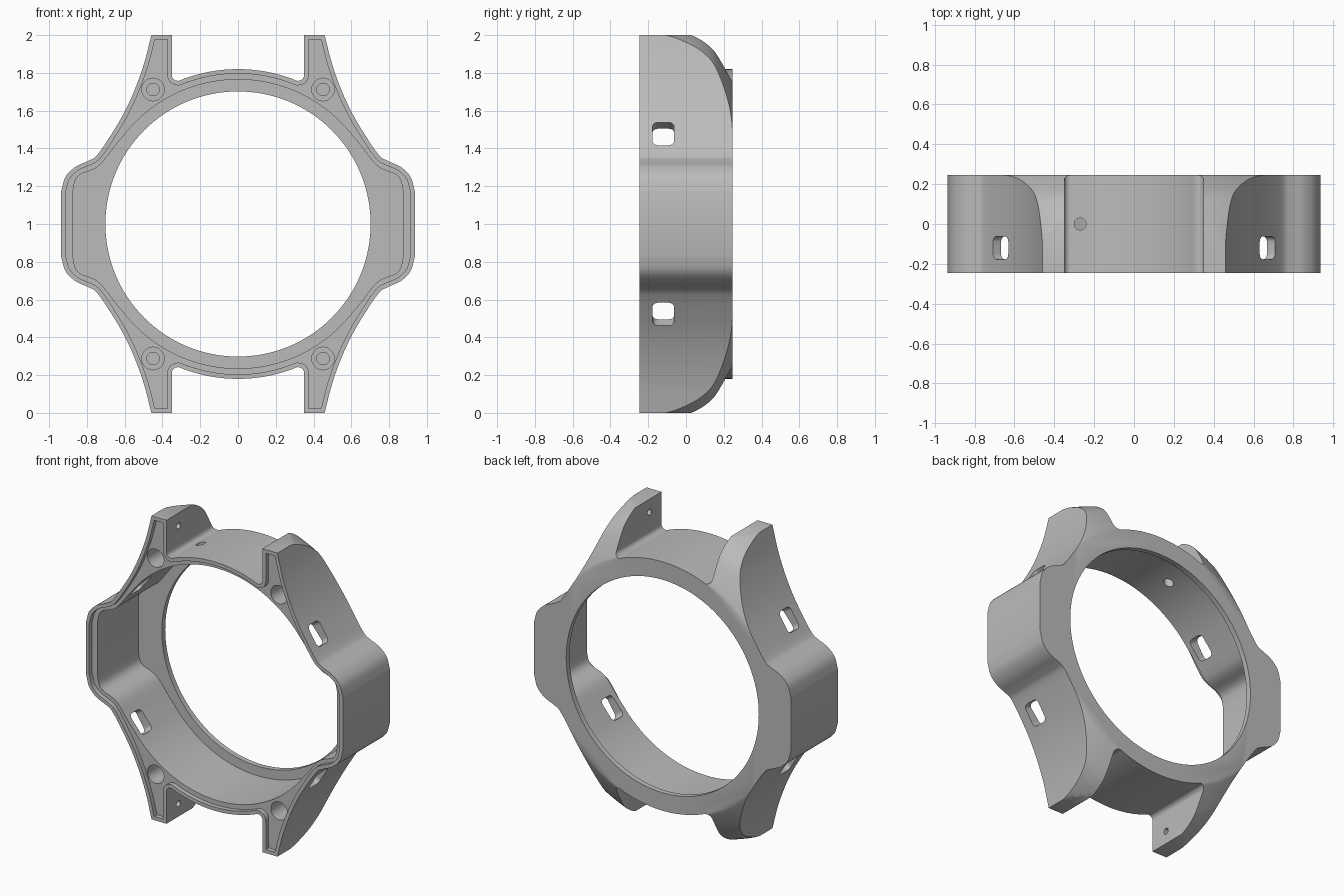
import bpy, bmesh, math
from mathutils import Vector

cube = bpy.data.objects.get("Cube")
if cube:
    bpy.data.objects.remove(cube, do_unlink=True)

X, Y, Z = Vector((1, 0, 0)), Vector((0, 1, 0)), Vector((0, 0, 1))
CENTRE = Vector((0, 0, 1))
FRONT, BACK = -0.245, 0.245

grey = bpy.data.materials.new("case_grey")
grey.use_nodes = True
grey.diffuse_color = (0.5, 0.5, 0.5, 1)
grey.node_tree.nodes["Principled BSDF"].inputs["Base Color"].default_value = (0.5, 0.5, 0.5, 1)


def finish(name, bm):
    bmesh.ops.recalc_face_normals(bm, faces=bm.faces)
    mesh = bpy.data.meshes.new(name)
    bm.to_mesh(mesh)
    bm.free()
    mesh.materials.append(grey)
    ob = bpy.data.objects.new(name, mesh)
    bpy.context.collection.objects.link(ob)
    return ob


def prism(name, pts, start, end, u=X, v=Z, axis=Y, origin=CENTRE):
    """Extrude a 2D outline in the u/v plane along axis."""
    bm = bmesh.new()
    rings = [[bm.verts.new(origin + u * a + v * b + axis * d) for a, b in pts]
             for d in (start, end)]
    n = len(pts)
    bm.faces.new(rings[0])
    bm.faces.new(rings[1])
    for i in range(n):
        j = (i + 1) % n
        bm.faces.new((rings[0][i], rings[0][j], rings[1][j], rings[1][i]))
    return finish(name, bm)


def arc(r, a0, a1, n, cx=0, cy=0):
    return [(cx + r * math.cos(math.radians(a0 + (a1 - a0) * i / n)),
             cy + r * math.sin(math.radians(a0 + (a1 - a0) * i / n))) for i in range(n + 1)]


def circle(r, n=32):
    return arc(r, 0, 360, n)[:-1]


def spline(p, steps=5):
    """Smooth curve through the given points."""
    p = [Vector(q) for q in p]
    p = [2 * p[0] - p[1]] + p + [2 * p[-1] - p[-2]]
    out = []
    for a, b, c, d in zip(p, p[1:], p[2:], p[3:]):
        for i in range(steps):
            t = i / steps
            q = 0.5 * (2 * b + (c - a) * t + (2 * a - 5 * b + 4 * c - d) * t * t
                       + (3 * b - a - 3 * c + d) * t ** 3)
            out.append((q.x, q.y))
    return out + [tuple(p[-2])]


def four_way(q):
    """Mirror a clockwise quadrant outline into a closed loop."""
    r = q[::-1]
    return q + [(x, -z) for x, z in r] + [(-x, -z) for x, z in q] + [(-x, z) for x, z in r]


def inset(pts, d):
    """Mitred inward offset of a clockwise outline."""
    out = []
    for i, p in enumerate(pts):
        p, a, b = Vector(p), Vector(pts[i - 1]), Vector(pts[(i + 1) % len(pts)])
        e, f = (p - a).normalized(), (b - p).normalized()
        n1, n2 = Vector((e.y, -e.x)), Vector((f.y, -f.x))
        q = p + (n1 + n2) * (d / (1 + n1.dot(n2)))
        out.append((q.x, q.y))
    return out


def cut(ob, *cutters):
    """Subtract cutters, then discard them."""
    for c in cutters:
        c.hide_render = True
        m = ob.modifiers.new("cut", 'BOOLEAN')
        m.operation, m.solver, m.object = 'DIFFERENCE', 'EXACT', c
        bpy.context.view_layer.update()
        dg = bpy.context.evaluated_depsgraph_get()
        mesh = bpy.data.meshes.new_from_object(ob.evaluated_get(dg))
        ob.modifiers.clear()
        ob.data = mesh
        bpy.data.objects.remove(c, do_unlink=True)


# Case silhouette: rim arc, lug, flared flank and side block
flank = spline([(0.459, 1.0), (0.497, 0.85), (0.545, 0.715), (0.60, 0.595), (0.665, 0.483),
                (0.744, 0.367), (0.79, 0.335), (0.86, 0.303), (0.913, 0.25), (0.937, 0.17)])
rim = arc(0.82, 89, 67.5, 16)
notch = [(0.332, 0.760), (0.343, 0.768), (0.349, 0.780), (0.35, 0.795), (0.35, 1.0)]
outline = four_way(rim + notch + flank)
case = prism("watch_case", outline, FRONT, BACK)

# Rounded lug backs: swept wedges removed around the case axis
profile = spline([(0.245, 0.824), (0.235, 0.845), (0.2, 0.905), (0.15, 0.98), (0.1, 1.022),
                  (0.05, 1.05), (0.0, 1.07), (-0.06, 1.09), (-0.13, 1.104)], 3)
profile = [(0.3, 0.824)] + profile + [(-0.13, 1.3), (0.3, 1.3)]
for side in (1, -1):
    bm = bmesh.new()
    rings = []
    for i in range(61):
        t = math.radians(32.7 + (147.3 - 32.7) * i / 60)
        rings.append([bm.verts.new((r * math.cos(t), y, 1 + side * r * math.sin(t)))
                      for y, r in profile])
    for a, b in zip(rings, rings[1:]):
        for k in range(len(profile)):
            j = (k + 1) % len(profile)
            bm.faces.new((a[k], a[j], b[j], b[k]))
    bm.faces.new(rings[0])
    bm.faces.new(rings[-1])
    cut(case, finish("lug_rounding", bm))

# Shallow front recess following the silhouette, inner cavity and back opening
recess = prism("front_recess", inset(outline, 0.024), FRONT - 0.1, FRONT + 0.03)
cavity_side = spline([(0.603, 0.471), (0.65, 0.415), (0.72, 0.325), (0.765, 0.29),
                      (0.83, 0.265), (0.86, 0.235), (0.873, 0.18)])
cavity = prism("inner_cavity", four_way(arc(0.765, 89.2, 39, 36) + cavity_side),
               FRONT - 0.1, BACK - 0.035)
opening = prism("back_opening", circle(0.702, 128), 0, BACK + 0.1)
cut(case, recess, cavity, opening)

# Screw holes, pin holes and side slots, one of each per corner
slot_shape = []
for cx, cy, a in ((0.044, 0.029, 0), (-0.044, 0.029, 90), (-0.044, -0.029, 180), (0.044, -0.029, 270)):
    slot_shape += arc(0.028, a, a + 90, 5, cx, cy)
for sx in (1, -1):
    for sz in (1, -1):
        screw = Vector((sx * 0.45, 0, 1 + sz * 0.712))
        pin = Vector((sx * 0.35, -0.12, 1 + sz * 0.915))
        slot = Vector((sx * 0.665, -0.12, 1 + sz * 0.475))
        along = Vector((-sx * 0.52, 0, sz * 0.854))
        out = Vector((sx * 0.854, 0, sz * 0.52))
        cut(case,
            prism("screw_counterbore", circle(0.06), FRONT - 0.1, -0.08, origin=screw),
            prism("screw_hole", circle(0.033), -0.1, 0.06, origin=screw),
            prism("pin_hole", circle(0.02, 20), -0.04, 0.06, Y, Z, X * sx, pin),
            prism("side_slot", slot_shape, -0.12, 0.12, along, Y, out, slot))

# Small vent hole through the top wall
cut(case, prism("vent_hole", circle(0.03), 0.6, 1.0, X, Y, Z, Vector((-0.27, 0, 1))))

# Smooth curved walls, sharp edges kept
bpy.ops.object.select_all(action='DESELECT')
case.select_set(True)
bpy.context.view_layer.objects.active = case
bpy.ops.object.shade_smooth_by_angle(angle=math.radians(30))
